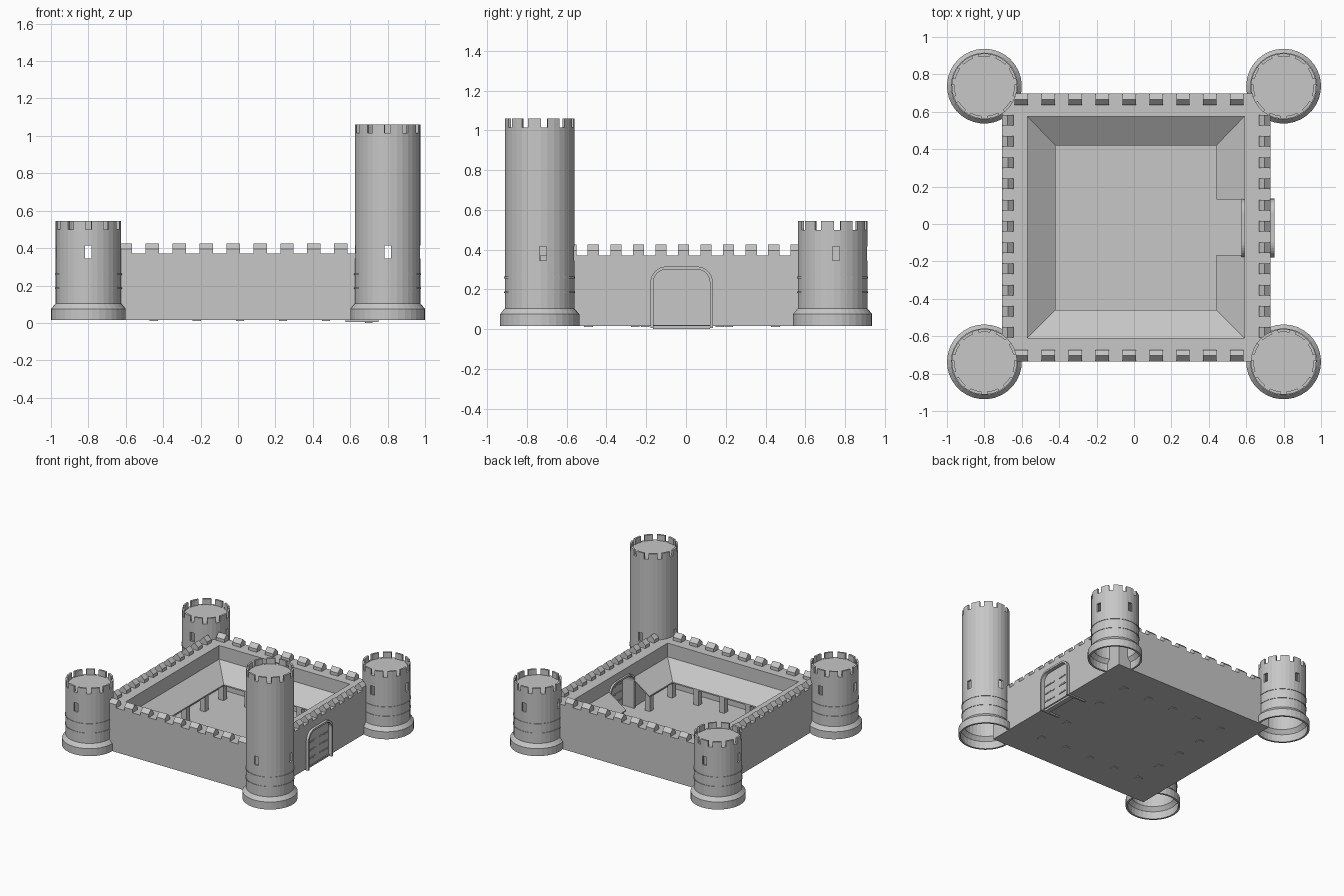
import bpy, bmesh, math
from mathutils import Vector

cube = bpy.data.objects.get("Cube")
if cube:
    bpy.data.objects.remove(cube, do_unlink=True)

stone = bpy.data.materials.new("grey stone")
stone.use_nodes = True
GREY = (0.57, 0.57, 0.57, 1)
stone.diffuse_color = GREY
stone.node_tree.nodes["Principled BSDF"].inputs["Base Color"].default_value = GREY


def finish(name, bm):
    bmesh.ops.recalc_face_normals(bm, faces=bm.faces)
    mesh = bpy.data.meshes.new(name)
    bm.to_mesh(mesh)
    bm.free()
    mesh.materials.append(stone)
    obj = bpy.data.objects.new(name, mesh)
    bpy.context.collection.objects.link(obj)
    return obj


def add_box(bm, lo, hi):
    lo, hi = Vector(lo), Vector(hi)
    verts = bmesh.ops.create_cube(bm, size=1)["verts"]
    for v in verts:
        v.co = (lo + hi) / 2 + v.co * (hi - lo)


def add_loop_prism(bm, outline, offset):
    """Extrude a closed outline along an offset."""
    face = bm.faces.new([bm.verts.new(p) for p in outline])
    new = bmesh.ops.extrude_face_region(bm, geom=[face], use_keep_orig=True)["geom"]
    for v in new:
        if isinstance(v, bmesh.types.BMVert):
            v.co += Vector(offset)


def lathe(bm, profile, sides):
    """Closed ring section swept round z; returns faces by segment."""
    rings = []
    for i in range(sides):
        a = -math.pi / 2 + (i - 0.5) * math.tau / sides
        rings.append([bm.verts.new((r * math.cos(a), r * math.sin(a), z)) for r, z in profile])
    n = len(profile)
    return [[bm.faces.new((rings[i][j], rings[(i + 1) % sides][j],
                           rings[(i + 1) % sides][(j + 1) % n], rings[i][(j + 1) % n]))
             for j in range(n)] for i in range(sides)]


def cut(obj, cutter):
    mod = obj.modifiers.new("cut", 'BOOLEAN')
    mod.operation, mod.solver, mod.object = 'DIFFERENCE', 'EXACT', cutter
    bpy.context.view_layer.update()
    deps = bpy.context.evaluated_depsgraph_get()
    mesh = bpy.data.meshes.new_from_object(obj.evaluated_get(deps))
    obj.modifiers.clear()
    obj.data = mesh
    bpy.data.objects.remove(cutter, do_unlink=True)


# Corner towers
SIDES = 33
BASE = 0.015


def tower(name, x, y, top):
    here = Vector((x, y, 0))
    rim = top - 0.045
    bm = bmesh.new()
    segments = lathe(bm, [(0.2, BASE), (0.2, 0.075), (0.175, 0.105), (0.175, rim),
                          (0.16, rim), (0.16, 0.105), (0.185, 0.075), (0.185, BASE)], SIDES)
    # battlements: two segments raised, one left as a notch
    raised = [seg[3] for i, seg in enumerate(segments) if i % 3]
    for v in bmesh.ops.extrude_face_region(bm, geom=raised)["geom"]:
        if isinstance(v, bmesh.types.BMVert):
            v.co.z = top
    shell = finish(name, bm)

    # window slots on four sides
    bm = bmesh.new()
    for cx, cy in ((0, -0.17), (0, 0.17), (0.17, 0.018), (-0.17, -0.018)):
        wx, wy = (0.06, 0.018) if abs(cx) > abs(cy) else (0.018, 0.06)
        add_box(bm, (cx - wx, cy - wy, 0.345), (cx + wx, cy + wy, 0.415))
    cut(shell, finish("window_cutter", bm))
    shell.location = here

    bm = bmesh.new()
    bmesh.ops.create_cone(bm, cap_ends=True, segments=SIDES, radius1=0.163,
                          radius2=0.163, depth=0.01)
    roof = finish(name + "_roof", bm)
    roof.location = here + Vector((0, 0, rim - 0.006))

    bm = bmesh.new()
    for z in (0.185, 0.26):
        lathe(bm, [(0.17, z - 0.004), (0.179, z - 0.004), (0.179, z + 0.004), (0.17, z + 0.004)], SIDES)
    bands = finish(name + "_bands", bm)
    bands.location = here


for side, x in (("right", -0.8), ("left", 0.8)):
    for end, y in (("front", -0.737), ("back", 0.737)):
        tall = side == "left" and end == "front"
        tower(f"{end}_{side}_tower", x, y, 1.06 if tall else 0.545)

# Curtain wall
X0, X1, Y0, Y1 = -0.706, 0.73, -0.735, 0.697
IX0, IX1, IY0, IY1 = -0.57, 0.59, -0.61, 0.575
WALL_TOP = 0.37


def rect(x0, x1, y0, y1, z):
    return [(x0, y0, z), (x1, y0, z), (x1, y1, z), (x0, y1, z)]


bm = bmesh.new()
loops = [[bm.verts.new(p) for p in rect(*r)] for r in (
    (X0, X1, Y0, Y1, BASE), (X0, X1, Y0, Y1, WALL_TOP),
    (IX0, IX1, IY0, IY1, WALL_TOP), (IX0, IX1, IY0, IY1, BASE))]
for k in range(4):
    a, b = loops[k], loops[(k + 1) % 4]
    for i in range(4):
        j = (i + 1) % 4
        bm.faces.new((a[i], a[j], b[j], b[i]))
wall = finish("curtain_wall", bm)

bm = bmesh.new()
add_box(bm, (X0 + 0.002, Y0 + 0.002, BASE), (X1 - 0.002, Y1 - 0.002, 0.021))
finish("courtyard_floor", bm)

# Gabled merlons along the wall tops
THICK, EAVE, RIDGE = 0.062, 0.395, 0.425


def gable(lo):
    return [(lo, WALL_TOP), (lo, EAVE), (lo + THICK / 2, RIDGE),
            (lo + THICK, EAVE), (lo + THICK, WALL_TOP)]


bm = bmesh.new()
for lo in (Y0, Y1 - THICK):
    for i in range(9):
        x = -0.602 + i * 0.144
        add_loop_prism(bm, [(x - 0.036, y, z) for y, z in gable(lo)], (0.072, 0, 0))
for lo in (X0, X1 - THICK):
    for i in range(11):
        y = -0.58 + i * 0.1135
        add_loop_prism(bm, [(x, y - 0.028, z) for x, z in gable(lo)], (0, 0.056, 0))
finish("wall_merlons", bm)

# Gateway
GATE_Y = -0.022


def arch(x, half, top, bottom, r):
    pts = [(x, GATE_Y - half, bottom), (x, GATE_Y + half, bottom)]
    for side in (1, -1):
        for k in range(9):
            a = math.pi / 2 * k / 8
            if side < 0:
                a = math.pi / 2 - a
            pts.append((x, GATE_Y + side * (half - r + r * math.cos(a)), top - r + r * math.sin(a)))
    return pts


def arch_solid(name, x0, x1, half, top, bottom, r):
    bm = bmesh.new()
    add_loop_prism(bm, arch(x0, half, top, bottom, r), (x1 - x0, 0, 0))
    return finish(name, bm)


cut(wall, arch_solid("gate_cutter", 0.5, 0.8, 0.15, 0.308, -0.05, 0.073))
frame = arch_solid("gate_frame", 0.575, 0.75, 0.157, 0.315, 0.005, 0.08)
cut(frame, arch_solid("frame_cutter", 0.5, 0.8, 0.142, 0.3, -0.05, 0.065))
arch_solid("gate_door", 0.68, 0.72, 0.143, 0.301, 0, 0.066)

# Iron straps on both faces of the door
bm = bmesh.new()
for z in (0.075, 0.14, 0.205):
    for y in (GATE_Y - 0.08, GATE_Y + 0.08):
        for i in range(6):
            c = y + (i - 2.5) * 0.018
            add_box(bm, (0.675, c - 0.007, z - 0.005), (0.725, c + 0.007, z + 0.005))
finish("door_straps", bm)

# Lean-to roof round the courtyard, open at the gate
EX0, EX1, EY0, EY1 = -0.42, 0.44, -0.46, 0.42
HIGH, LOW = 0.26, 0.155
GAP0, GAP1 = -0.165, 0.13
hi = rect(IX0, IX1, IY0, IY1, HIGH)
lo = rect(EX0, EX1, EY0, EY1, LOW)
bm = bmesh.new()
panels = [(hi[i], hi[(i + 1) % 4], lo[(i + 1) % 4], lo[i]) for i in (0, 2, 3)]
for k, gap in ((1, GAP0), (2, GAP1)):
    panels.append((hi[k], (IX1, gap, HIGH), (EX1, gap, LOW), lo[k]))
for p in panels:
    add_loop_prism(bm, p, (0, 0, -0.01))
finish("lean_to_roof", bm)

# Posts under the eaves
bm = bmesh.new()
PX0, PX1, PY0, PY1 = EX0 - 0.03, EX1 + 0.03, EY0 - 0.03, EY1 + 0.03
spots = []
for i in range(5):
    t = i / 4
    spots += [(PX0 + t * (PX1 - PX0), y) for y in (PY0, PY1)]
    if 0 < i < 4:
        spots.append((PX0, PY0 + t * (PY1 - PY0)))
spots += [(PX1, GAP0 - 0.04), (PX1, GAP1 + 0.04)]
for x, y in spots:
    add_box(bm, (x - 0.022, y - 0.022, 0.01), (x + 0.022, y + 0.022, LOW + 0.005))
finish("roof_posts", bm)
